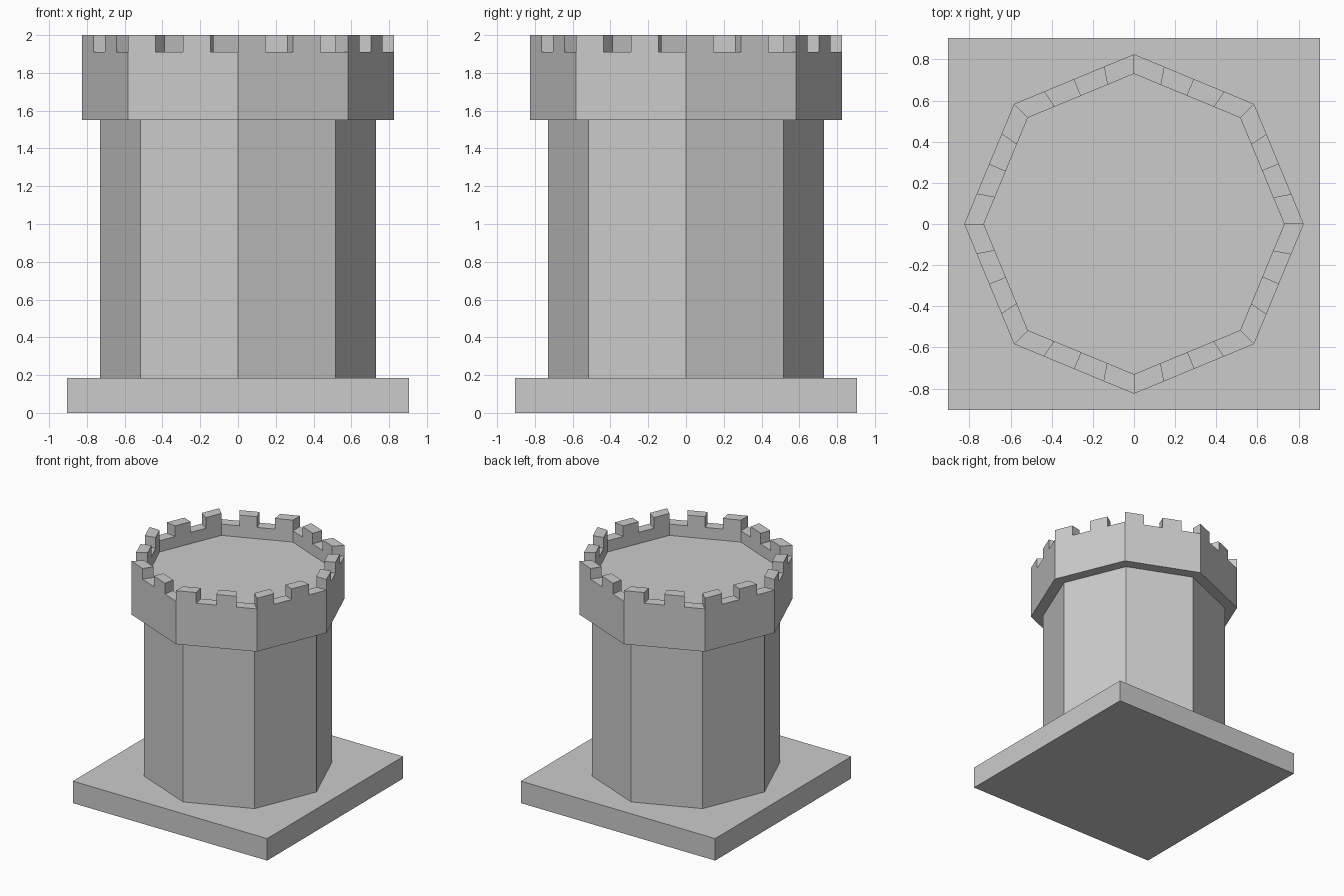
import bpy, bmesh, math
from mathutils import Vector

if "Cube" in bpy.data.objects:
    bpy.data.objects.remove(bpy.data.objects["Cube"])

SIDES = 8
BASE_TOP, SHAFT_TOP, FLOOR, NOTCH, TOP = 0.185, 1.55, 1.815, 1.91, 2.0
R_IN, R_OUT, BASE = 0.73, 0.825, 1.81


def ring(bm, radius, z, cuts):
    """Octagon ring with each side split into equal cuts."""
    corners = [Vector((radius * math.cos(math.tau * k / SIDES),
                       radius * math.sin(math.tau * k / SIDES), z)) for k in range(SIDES)]
    return [bm.verts.new(corners[k].lerp(corners[(k + 1) % SIDES], c / cuts))
            for k in range(SIDES) for c in range(cuts)]


def bands(bm, profile, cuts):
    """Join successive rings of a (radius, z) profile with quads."""
    rings = [ring(bm, r, z, cuts) for r, z in profile]
    n = SIDES * cuts
    faces = [[bm.faces.new((a[i], a[(i + 1) % n], b[(i + 1) % n], b[i])) for i in range(n)]
             for a, b in zip(rings, rings[1:])]
    return rings, faces


def finish(bm, name):
    mesh = bpy.data.meshes.new(name)
    bm.to_mesh(mesh)
    bm.free()
    bpy.context.collection.objects.link(bpy.data.objects.new(name, mesh))


# Square plinth
bm = bmesh.new()
bmesh.ops.create_cube(bm, size=1)
bmesh.ops.scale(bm, vec=(BASE, BASE, BASE_TOP), verts=bm.verts)
bmesh.ops.translate(bm, vec=(0, 0, BASE_TOP / 2), verts=bm.verts)
finish(bm, "plinth")

# Octagonal shaft
bm = bmesh.new()
bands(bm, [(R_IN, BASE_TOP), (R_IN, SHAFT_TOP)], 1)
finish(bm, "shaft")

# Overhanging parapet with sunken floor
bm = bmesh.new()
rings, faces = bands(bm, [(R_IN, SHAFT_TOP), (R_OUT, SHAFT_TOP), (R_OUT, NOTCH),
                          (R_IN, NOTCH), (R_IN, FLOOR)], 4)
bm.faces.new(rings[-1])

# Merlons: raise every other rim segment
tops = bmesh.ops.extrude_discrete_faces(bm, faces=faces[2][::2])["faces"]
for v in {v for f in tops for v in f.verts}:
    v.co.z = TOP
finish(bm, "parapet")
